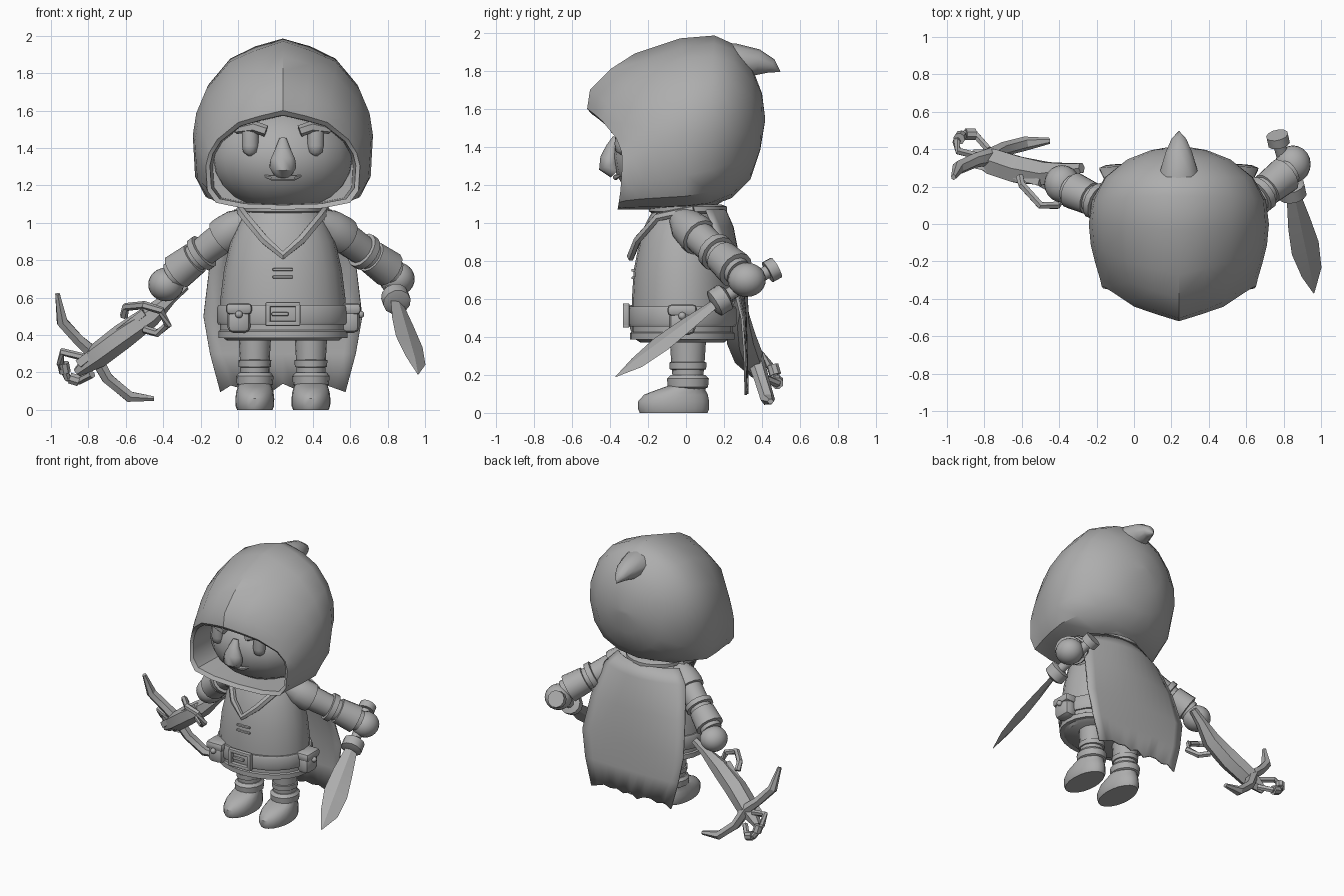
import bpy, bmesh, math
from mathutils import Vector

old = bpy.data.objects.get("Cube")
if old:
    bpy.data.objects.remove(old, do_unlink=True)

CX = 0.24  # body centre line
grey = bpy.data.materials.new("clay_grey")
grey.use_nodes = True
grey.diffuse_color = (0.42, 0.42, 0.42, 1)
grey.node_tree.nodes["Principled BSDF"].inputs["Base Color"].default_value = grey.diffuse_color


def finish(name, bm, angle=40):
    bmesh.ops.recalc_face_normals(bm, faces=bm.faces)
    me = bpy.data.meshes.new(name)
    bm.to_mesh(me)
    bm.free()
    me.materials.append(grey)
    me.shade_smooth()
    me.set_sharp_from_angle(angle=math.radians(angle))
    ob = bpy.data.objects.new(name, me)
    bpy.context.collection.objects.link(ob)
    return ob


def loft(name, rings, angle=40, closed=False):
    """Skin a list of equal-length point rings."""
    bm = bmesh.new()
    vs = [[bm.verts.new(p) for p in r] for r in rings]
    n = len(vs[0])
    pairs = list(zip(vs, vs[1:])) + ([(vs[-1], vs[0])] if closed else [])
    for a, b in pairs:
        for i in range(n):
            j = (i + 1) % n
            bm.faces.new((a[i], a[j], b[j], b[i]))
    if not closed:
        bm.faces.new(vs[0])
        bm.faces.new(vs[-1])
    return finish(name, bm, angle)


def lathe(name, x, y, rows, sides=24):
    """Stack of ellipses: rows of (z, rx, ry, y shift)."""
    rings = []
    for z, rx, ry, dy in rows:
        ts = [2 * math.pi * i / sides for i in range(sides)]
        rings.append([(x + rx * math.cos(t), y + dy + ry * math.sin(t), z) for t in ts])
    return loft(name, rings)


def tube(name, pts, radii, sides=12, flat=1.0, ref=(0, 0, 1), closed=False, angle=40):
    """Sweep an ellipse along points; flat scales it along ref."""
    pts = [Vector(p) for p in pts]
    n, rings = len(pts), []
    if not isinstance(radii, (list, tuple)):
        radii = [radii] * n
    for i, p in enumerate(pts):
        a = pts[i - 1] if (i or closed) else p
        b = pts[(i + 1) % n] if (i < n - 1 or closed) else p
        t = (b - a).normalized()
        u = t.cross(Vector(ref)).normalized()
        v = u.cross(t)
        ts = [2 * math.pi * (k + 0.5) / sides for k in range(sides)]
        rings.append([p + radii[i] * (u * math.cos(s) + v * flat * math.sin(s)) for s in ts])
    return loft(name, rings, angle, closed)


def ball(name, c, r):
    bm = bmesh.new()
    bmesh.ops.create_uvsphere(bm, u_segments=20, v_segments=12, radius=1)
    for v in bm.verts:
        v.co = Vector(v.co[k] * r[k] + c[k] for k in range(3))
    return finish(name, bm, 60)


def block(name, c, size, bevel=0.012):
    bm = bmesh.new()
    bmesh.ops.create_cube(bm, size=1)
    bmesh.ops.scale(bm, vec=size, verts=bm.verts)
    bmesh.ops.bevel(bm, geom=bm.edges[:], offset=bevel, segments=2, affect='EDGES', profile=0.5)
    ob = finish(name, bm)
    ob.location = c
    return ob


# Hood: one half outline that becomes round towards the back of the head
half = [(0, 1), (.3, .945), (.58, .88), (.85, .71), (.96, .57), (1, .44),
        (.98, .19), (.87, .07), (.52, .015), (0, 0)]
arc = [math.pi * i / (len(half) - 1) for i in range(len(half))]


def hood_ring(w, lo, hi, top, side, bottom, blend):
    right, left = [], []
    for (x, z), t in zip(half, arc):
        x += (math.sin(t) - x) * blend
        z += (.5 + .5 * math.cos(t) - z) * blend
        v = 2 * z - 1
        y = side + ((top if v > 0 else bottom) - side) * v * v
        right.append((CX + w * x, y, lo + (hi - lo) * z))
        left.append((CX - w * x, y, lo + (hi - lo) * z))
    return right + left[-2:0:-1]


loft("hood", [hood_ring(*r) for r in (
    (.375, 1.10, 1.57, -.10, -.10, -.10, 0), (.39, 1.095, 1.575, -.50, -.325, -.34, 0),
    (.412, 1.07, 1.60, -.52, -.335, -.36, 0), (.423, 1.07, 1.70, -.505, -.29, -.33, .05),
    (.45, 1.07, 1.81, -.395, -.20, -.25, .1), (.472, 1.07, 1.89, -.27, -.11, -.15, .1),
    (.482, 1.075, 1.97, -.03, 0, 0, .05), (.467, 1.085, 1.985, .15, .13, .12, .35),
    (.40, 1.13, 1.94, .25, .25, .24, .7), (.28, 1.23, 1.81, .35, .345, .34, 1),
    (.15, 1.38, 1.68, .40, .395, .39, 1), (.03, 1.53, 1.56, .415, .415, .415, 1))], 38)
tube("hood_tip", [(CX, .14, 1.82), (CX, .27, 1.845), (CX, .38, 1.845), (CX, .45, 1.825),
                  (CX, .495, 1.795)], [.12, .11, .075, .042, .003], 10, .9, angle=60)

# Face
ball("head", (CX, -.02, 1.345), (.385, .365, .29))
tube("nose", [(CX, -.37, 1.45), (CX, -.39, 1.40), (CX, -.40, 1.34), (CX, -.405, 1.30), (CX, -.37, 1.265)],
     [.02, .04, .068, .075, .05], 10, .75, (0, 1, 0), angle=60)
tube("mouth", [(CX - .1, -.345, 1.25), (CX - .06, -.37, 1.24), (CX + .06, -.37, 1.24),
               (CX + .1, -.345, 1.25)], [.005, .015, .015, .005], 8)
for s, tag in ((1, "left"), (-1, "right")):
    x = CX + s * .175
    tube("eye_" + tag, [(x, -.325, 1.365), (x, -.335, 1.38), (x, -.335, 1.41), (x, -.33, 1.50)],
         [.018, .038, .045, .045], 14, .9, (0, 1, 0), angle=60)
    tube("brow_" + tag, [(CX + s * .09, -.365, 1.49), (CX + s * .15, -.36, 1.512),
                         (CX + s * .25, -.315, 1.495)], [.035, .036, .022], 6, .9)

# Torso, collar and belt
lathe("tunic", CX, -.02, [
    (.37, .30, .22, 0), (.40, .335, .265, 0), (.44, .335, .265, 0), (.59, .335, .265, 0),
    (.75, .315, .255, 0), (.90, .28, .225, 0), (1.0, .235, .19, 0), (1.09, .18, .15, .01)])
lathe("tunic_hem", CX, -.02, [(.385, .32, .25, 0), (.385, .345, .275, 0),
                              (.42, .345, .275, 0), (.43, .33, .26, 0)])
lathe("neck_band", CX, .01, [(1.05, .19, .19, 0), (1.06, .215, .205, 0),
                             (1.085, .215, .205, 0), (1.095, .18, .18, 0)])
v_half = [(.23, .04, 1.07), (.20, -.15, 1.03), (.10, -.255, .91), (0, -.29, .825)]
tube("v_collar", [(CX + x, y, z) for x, y, z in v_half] +
     [(CX - x, y, z) for x, y, z in v_half[-2::-1]], .026, 6, .8, (0, 1, 0))
for z in (.75, .71):
    block("tunic_stitch", (CX, -.277, z), (.11, .02, .014), .004)
lathe("belt", CX, -.02, [(.455, .33, .26, 0), (.455, .345, .28, 0), (.47, .352, .286, 0),
                         (.545, .352, .286, 0), (.56, .345, .28, 0), (.56, .33, .26, 0)])
for z in (.461, .563):
    block("buckle_bar", (CX, -.315, z), (.185, .035, .026), .006)
for s in (-1, 1):
    block("buckle_side", (CX + s * .08, -.315, .512), (.026, .035, .11), .006)
block("buckle_pin", (CX - .015, -.315, .512), (.09, .02, .02), .005)
for tag, x, y, sx, sy in (("front", .005, -.235, .125, .12), ("side", .6, -.02, .1, .14)):
    block("pouch_" + tag, (x, y, .475), (sx, sy, .13), .035)
    block("pouch_flap_" + tag, (x, y, .54), (sx + .014, sy + .014, .06), .02)
for x, y in ((.005, -.305), (.655, -.02)):
    ball("pouch_button", (x, y, .51), (.02, .02, .02))

# Cape: a curved sheet with a ragged lower edge
bm = bmesh.new()
rows = ((1.07, .26, .21, .10), (.98, .34, .25, .10), (.75, .395, .295, .06), (.5, .425, .32, .02),
        (.3, .39, .325, .01), (.115, .335, .33, .01))
rag = (-.02, .015, .0, .02, .015, -.015, .025, .0, .02, .01, .02, .0, -.02)
cols = len(rag) - 1
grid = []
for r, (z, w, y, bend) in enumerate(rows):
    line = []
    for c in range(cols + 1):
        u = 2 * c / cols - 1
        drop = rag[c] if r == len(rows) - 1 else 0
        line.append(bm.verts.new((CX + w * u, y - bend * u * u, z + drop)))
    grid.append(line)
for a, b in zip(grid, grid[1:]):
    for c in range(cols):
        bm.faces.new((a[c], a[c + 1], b[c + 1], b[c]))
cape = finish("cape", bm, 60)
thick = cape.modifiers.new("thickness", 'SOLIDIFY')
thick.thickness = .012

# Legs and boots
for s, tag in ((1, "left"), (-1, "right")):
    x = CX + s * .15
    lathe("leg_" + tag, x, .01, [(.12, .075, .075, 0), (.27, .08, .088, 0), (.45, .09, .1, 0)], 16)
    lathe("knee_cuff_" + tag, x, .01, [(.225, .07, .08, 0), (.23, .086, .096, 0),
                                       (.265, .088, .098, 0), (.27, .07, .08, 0)], 16)
    lathe("boot_cuff_" + tag, x, .01, [(.125, .08, .085, 0), (.135, .096, .106, 0),
                                       (.18, .1, .11, 0), (.2, .085, .09, 0)], 16)
    lathe("boot_" + tag, x, 0, [(0, .095, .178, -.065), (.02, .103, .187, -.065),
                                (.06, .104, .187, -.065), (.095, .1, .168, -.053), (.12, .092, .13, -.028),
                                (.145, .085, .095, .01)], 20)


# Arms: sleeve, forearm, bands and fist along one line
def arm(tag, shoulder, wrist, hand):
    a, b = Vector(shoulder), Vector(wrist)
    at = lambda t: a.lerp(b, t)
    tube("arm_" + tag, [at(-.2), at(0), at(.3), at(.6), at(1)], [.06, .085, .085, .078, .075], 14)
    tube("sleeve_" + tag, [at(-.22), at(-.05), at(.12), at(.2), at(.21)], [.06, .095, .105, .102, .08], 14)
    tube("elbow_band_" + tag, [at(.48), at(.49), at(.57), at(.58)], [.07, .1, .1, .07], 14)
    tube("bracer_" + tag, [at(.63), at(.64), at(.93), at(.94)], [.07, .09, .1, .07], 14)
    ball("fist_" + tag, hand, (.095, .1, .09))


arm("left", (.5, .02, .97), (.83, .28, .735), (.85, .32, .70))
arm("right", (-.02, .04, .97), (-.35, .19, .72), (-.385, .215, .67))

# Sword
tube("sword_grip", [(.77, .45, .755), (.85, .17, .59)], .035, 10)
tube("sword_pommel", [(.765, .475, .765), (.775, .43, .74)], .06, 12)
tube("sword_guard", [(.835, .215, .615), (.838, .205, .61), (.85, .15, .575), (.852, .14, .57)],
     [.05, .075, .075, .05], 12)
base, tip = Vector((.85, .16, .58)), Vector((.962, -.37, .19))
wide = Vector((.87, .43, -.37)).normalized()
thin = wide.cross(tip - base).normalized() * .014
rings = []
for t, w0, w1 in ((0, -.04, .04), (.3, -.07, .07), (.55, -.08, .09), (.8, -.05, .075), (1, -.003, .003)):
    p = base.lerp(tip, t)
    k = 1 if t < 1 else .1
    rings.append([p + wide * w0, p + thin * k, p + wide * w1, p - thin * k])
loft("sword_blade", rings, 20)

# Crossbow
tube("crossbow_stock", [(-.28, .30, .665), (-.36, .29, .60), (-.47, .27, .50), (-.62, .29, .39),
                        (-.75, .33, .29), (-.86, .37, .20)], [.03, .04, .07, .082, .08, .03], 6, .85, angle=25)
tube("crossbow_rail", [(-.5, .22, .52), (-.85, .32, .245)], [.025, .03], 4, angle=20)
tube("crossbow_limbs", [(-.965, .25, .62), (-.94, .30, .47), (-.85, .34, .37), (-.77, .36, .3),
                        (-.70, .40, .17), (-.58, .43, .07), (-.45, .445, .06)],
     [.014, .033, .034, .04, .034, .033, .014], 6, 1.15, (0, 1, 0), angle=25)
tube("crossbow_stirrup", [(-.82, .36, .28), (-.94, .39, .31), (-.95, .44, .25), (-.91, .48, .17),
                          (-.85, .48, .155), (-.78, .40, .19)], .021, 6, angle=25)
for p, q in (((-.935, .455, .25), (-.925, .47, .2)), ((-.9, .48, .17), (-.85, .48, .155))):
    tube("stirrup_wrap", [p, q], .032, 8)
tube("crossbow_lever", [(-.61, .25, .50), (-.6, .21, .55), (-.50, .10, .56), (-.41, .10, .53),
                        (-.375, .13, .455), (-.43, .18, .41), (-.5, .22, .43)], .022, 6, angle=30)
